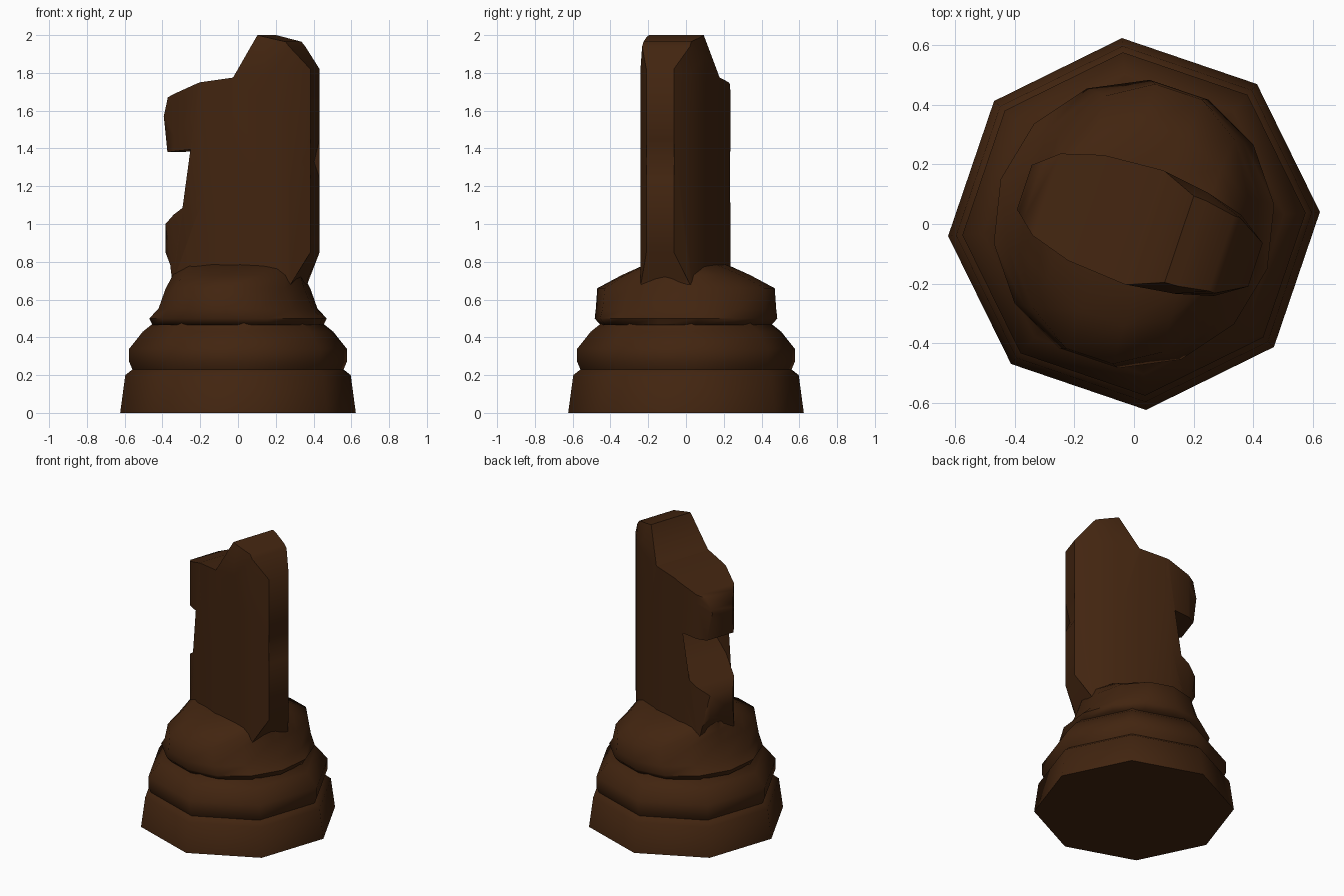
import bpy, bmesh, math

if "Cube" in bpy.data.objects:
    bpy.data.objects.remove(bpy.data.objects["Cube"])

brown = bpy.data.materials.new("dark brown wood")
brown.diffuse_color = (0.054, 0.018, 0.005, 1)
brown.use_nodes = True
brown.node_tree.nodes["Principled BSDF"].inputs["Base Color"].default_value = brown.diffuse_color

TURN = math.radians(-18.6)   # heading of the horse head


def finish(name, bm, angle, turn):
    bmesh.ops.recalc_face_normals(bm, faces=bm.faces[:])
    me = bpy.data.meshes.new(name)
    bm.to_mesh(me)
    bm.free()
    me.materials.append(brown)
    ob = bpy.data.objects.new(name, me)
    ob.rotation_euler.z = turn
    bpy.context.collection.objects.link(ob)
    bpy.ops.object.select_all(action='DESELECT')
    ob.select_set(True)
    bpy.context.view_layer.objects.active = ob
    bpy.ops.object.shade_smooth_by_angle(angle=math.radians(angle))
    return ob


def loft(name, rings, sides, angle, turn):
    """Stack of elliptical rings (z, half length, half depth), capped."""
    bm = bmesh.new()
    prev = None
    for i, (z, a, b) in enumerate(rings):
        ring = [bm.verts.new((a * math.cos(math.tau * k / sides),
                              b * math.sin(math.tau * k / sides), z))
                for k in range(sides)]
        if prev:
            for k in range(sides):
                n = (k + 1) % sides
                bm.faces.new((prev[k], prev[n], ring[n], ring[k]))
        if i in (0, len(rings) - 1):
            bm.faces.new(ring)
        prev = ring
    return finish(name, bm, angle, turn)


# Eight-sided stepped base
steps = [(0, .625), (.2, .598), (.23, .56), (.27, .577), (.34, .577),
         (.43, .505), (.47, .455), (.505, .45)]
loft("stepped_base", [(z, r, r) for z, r in steps], 8, 50, math.radians(3.7))

# Shoulder: round below, squeezed into the neck above
loft("shoulder", [(.465, .455, .455), (.5, .472, .487), (.55, .415, .485), (.66, .37, .48),
                  (.73, .348, .34), (.785, .345, .2)], 14, 60, TURN)

# Head and neck: side profile (length, height) given lens-shaped thickness
profile = [(-.32, .68), (-.33, .77), (-.375, .85), (-.375, 1.0), (-.31, 1.05),
           (-.11, 1.18), (-.01, 1.28), (.01, 1.33), (-.2, 1.395), (-.36, 1.38),
           (-.388, 1.57), (-.357, 1.67), (-.15, 1.75), (.04, 1.775),
           (.16, 2.0), (.31, 1.965), (.43, 1.82), (.43, 1.45), (.39, 1.33),
           (.43, 1.24), (.43, .85), (.345, .71), (.34, .68)]
lens = [(-.42, .06), (-.38, .085), (-.31, .145), (-.17, .187), (.035, .202),
        (.205, .178), (.33, .144), (.44, .07)]


def half_width(u, z):
    w = lens[-1][1]
    for (u0, w0), (u1, w1) in zip(lens, lens[1:]):
        if u <= u1:
            w = w0 + (w1 - w0) * (u - u0) / (u1 - u0)
            break
    if z > 1.9:                                   # narrower crown
        w *= 1 - .17 * (z - 1.9) / .1
    if 1.2 < z < 1.36 and u < .03:                # narrower throat
        w *= .89
    return w


bm = bmesh.new()
bm.faces.new([bm.verts.new((u, 0, z)) for u, z in profile])
bmesh.ops.triangulate(bm, faces=bm.faces[:])
for u, _ in lens[1:-1]:
    bmesh.ops.bisect_plane(bm, geom=bm.verts[:] + bm.edges[:] + bm.faces[:],
                           plane_co=(u, 0, 0), plane_no=(1, 0, 0), dist=1e-5)
rim = [e for e in bm.edges if e.is_boundary]
sheet = bm.faces[:]
twin = {}
for v in bm.verts[:]:
    w = half_width(v.co.x, v.co.z)
    twin[v] = bm.verts.new((v.co.x, w, v.co.z))
    v.co.y = -w
for f in sheet:
    bm.faces.new([twin[v] for v in reversed(f.verts)])
for e in rim:
    a, b = e.verts
    bm.faces.new((a, b, twin[b], twin[a]))
finish("horse_head", bm, 55, TURN)
